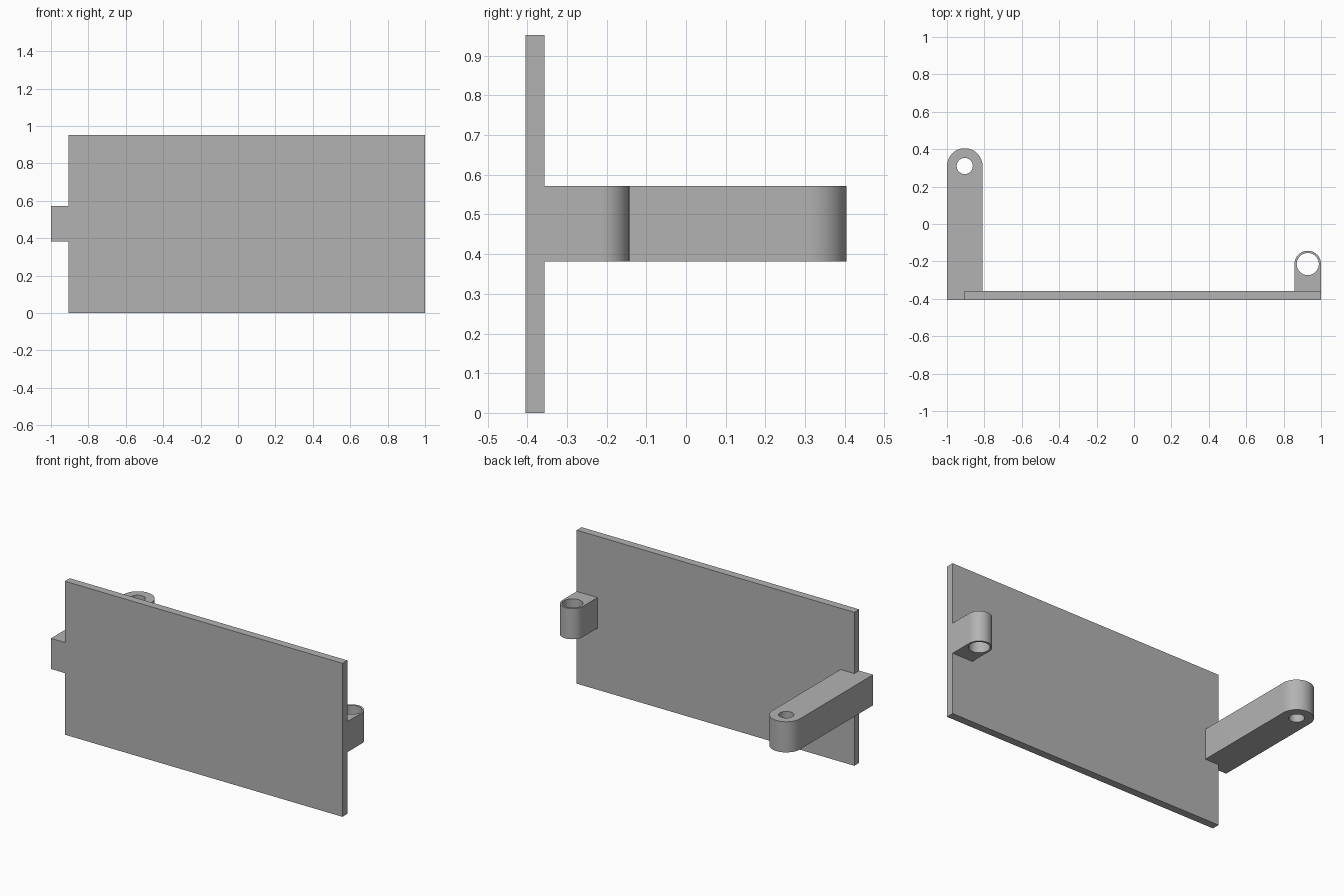
import bpy, bmesh, math

cube = bpy.data.objects.get("Cube")
if cube:
    bpy.data.objects.remove(cube, do_unlink=True)

grey = bpy.data.materials.new("plain_grey")
grey.use_nodes = True
colour = (0.45, 0.45, 0.45, 1)
grey.diffuse_color = colour
grey.node_tree.nodes["Principled BSDF"].inputs["Base Color"].default_value = colour

FRONT, BACK = -0.405, -0.357
HEIGHT = 0.952
LOW, HIGH = 0.382, 0.572
STEPS = 32  # segments per half circle


def finish(name, bm):
    bmesh.ops.recalc_face_normals(bm, faces=bm.faces)
    mesh = bpy.data.meshes.new(name)
    bm.to_mesh(mesh)
    bm.free()
    mesh.materials.append(grey)
    obj = bpy.data.objects.new(name, mesh)
    bpy.context.collection.objects.link(obj)
    return obj


def extrude_up(bm, height):
    result = bmesh.ops.extrude_face_region(bm, geom=bm.faces[:])
    verts = [g for g in result["geom"] if isinstance(g, bmesh.types.BMVert)]
    bmesh.ops.translate(bm, verts=verts, vec=(0, 0, height))


def make_panel(name, x0, x1):
    bm = bmesh.new()
    corners = [(x0, FRONT), (x1, FRONT), (x1, BACK), (x0, BACK)]
    bm.faces.new([bm.verts.new((x, y, 0)) for x, y in corners])
    extrude_up(bm, HEIGHT)
    return finish(name, bm)


def make_lug(name, cx, cy, radius, hole_radius, root):
    """Bar with a rounded end and a vertical through hole."""
    bm = bmesh.new()

    def ring(r, count):
        return [bm.verts.new((cx + r * math.cos(math.pi * i / STEPS),
                              cy + r * math.sin(math.pi * i / STEPS), LOW))
                for i in range(count)]

    outer = ring(radius, STEPS + 1)
    hole = ring(hole_radius, 2 * STEPS)
    left, middle, right = [bm.verts.new((cx + s * radius, root, LOW)) for s in (-1, 0, 1)]
    # Rounded end around the hole
    for i in range(STEPS):
        bm.faces.new((outer[i], outer[i + 1], hole[i + 1], hole[i]))
    # Straight shank, split down the middle
    half = STEPS + STEPS // 2
    bm.faces.new([outer[STEPS], left, middle] + hole[STEPS:half + 1][::-1])
    bm.faces.new([middle, right, outer[0], hole[0]] + hole[half:][::-1])
    bmesh.ops.recalc_face_normals(bm, faces=bm.faces)
    extrude_up(bm, HIGH - LOW)
    return finish(name, bm)


# Upright panel with a long arm on its right and a short lug on its left
panel = make_panel("bracket_panel", -0.905, 1.0)
arms = [
    make_lug("long_arm", -0.905, 0.31, 0.095, 0.043, FRONT),
    make_lug("short_lug", 0.929, -0.214, 0.071, 0.059, (FRONT + BACK) / 2),
]

# Fuse the arms into the panel
bpy.ops.object.select_all(action="DESELECT")
panel.select_set(True)
bpy.context.view_layer.objects.active = panel
for arm in arms:
    mod = panel.modifiers.new("fuse", "BOOLEAN")
    mod.operation = "UNION"
    mod.solver = "EXACT"
    mod.object = arm
    bpy.ops.object.modifier_apply(modifier=mod.name)
    bpy.data.objects.remove(arm, do_unlink=True)
bpy.ops.object.shade_smooth_by_angle(angle=math.radians(30))
